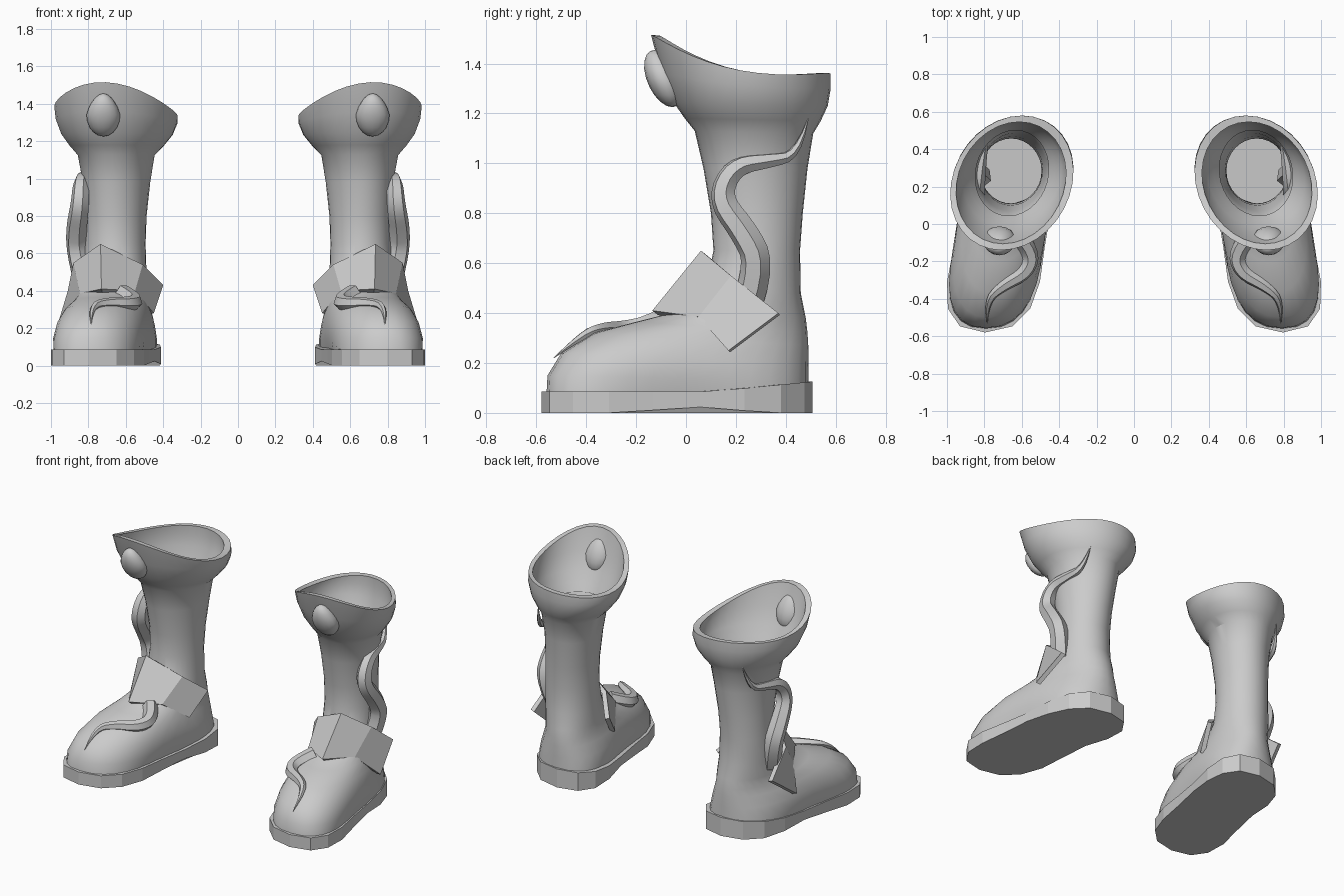
import bpy, bmesh, math
from mathutils import Vector

if "Cube" in bpy.data.objects:
    bpy.data.objects.remove(bpy.data.objects["Cube"])


def finish(ob, smooth_angle=None):
    """Shade the part and mirror it to make the other boot."""
    bpy.ops.object.select_all(action='DESELECT')
    ob.select_set(True)
    bpy.context.view_layer.objects.active = ob
    if smooth_angle:
        bpy.ops.object.shade_smooth_by_angle(angle=math.radians(smooth_angle))
    ob.modifiers.new("pair", 'MIRROR').use_mirror_merge = False


def mesh_object(name, bm):
    bmesh.ops.recalc_face_normals(bm, faces=bm.faces)
    me = bpy.data.meshes.new(name)
    bm.to_mesh(me)
    bm.free()
    ob = bpy.data.objects.new(name, me)
    bpy.context.collection.objects.link(ob)
    return ob


def loft(bm, rings):
    for a, b in zip(rings, rings[1:]):
        for i in range(len(a)):
            bm.faces.new((a[i - 1], a[i], b[i], b[i - 1]))


def ring(bm, yf, zf, yb, zb, w, n=32):
    """Tilted oval from front to back point; waisted low down, peaked at the rim."""
    xf = .68 - .2 * yf
    xb = .65 - (.8 if zf < 1 else .45) * (yb - .465)
    waist = .3 * max(0, 1 - zf / .42)
    rim = max(0, zf - 1.23) / .28
    out = []
    for i in range(n):
        t = 2 * math.pi * i / n
        s, u = math.sin(t), (1 - math.cos(t)) / 2
        side = math.copysign(abs(s) ** (1 - .85 * waist), s) * (1 - waist * s ** 4)
        out.append(bm.verts.new((xf + (xb - xf) * u + w * side,
                                 yf + (yb - yf) * u,
                                 zb + (zf - zb) * (1 - u) ** (1 + 1.6 * rim)
                                 - .025 * rim * (s * s - .5 * s))))
    return out


# Boot skin: foot, shaft and flared cuff as (front y, z, back y, z, half width)
foot_and_shaft = [
    (-.56, .06, .49, .06, .30), (-.555, .15, .49, .13, .30),
    (-.50, .24, .49, .20, .275), (-.37, .32, .49, .27, .235),
    (-.20, .365, .487, .32, .20), (-.04, .405, .48, .38, .182),
    (.08, .50, .46, .48, .17), (.11, .65, .457, .65, .163),
    (.10, .80, .468, .80, .165), (.07, .98, .487, .98, .18)]
cuff = [
    (.035, 1.13, .51, 1.12, .205), (-.005, 1.18, .54, 1.17, .25),
    (-.05, 1.245, .568, 1.23, .295), (-.10, 1.36, .58, 1.30, .322),
    (-.14, 1.515, .58, 1.36, .325)]
# The lining is the cuff again, inset and in reverse
lining = []
for a, b, c, d, w in reversed(cuff):
    t = min(.034, .3 * (b - 1.1))
    lining.append((a + t, b - .003, c - t, d, w - t))
bm = bmesh.new()
loft(bm, [ring(bm, *r) for r in foot_and_shaft + cuff + lining])
finish(mesh_object("boot_body", bm), 35)

# Faceted sole, arched underneath and raised at the heel
bm = bmesh.new()
low, top = [ring(bm, -.58, .06, .507, .06, .325, 18) for _ in range(2)]
for v in low:
    v.co.z = .025 * max(0, 1 - abs(v.co.y - .04) / .3)
for v in top:
    v.co.z = .085 + .1 * max(0, v.co.y - .1)
loft(bm, [low, top])
bm.faces.new(low)
bm.faces.new(top)
finish(mesh_object("sole", bm))

# Angular plate across the instep
upper = [(.40, .25, .43), (.51, .13, .54), (.735, .06, .65), (.88, .18, .55), (.91, .37, .40)]
lower = [(.45, .12, .28), (.55, -.03, .40), (.73, -.135, .41), (.845, .05, .385), (.955, .17, .25)]
bm = bmesh.new()
u, l = [[bm.verts.new(p) for p in row] for row in (upper, lower)]
for i in range(4):
    bm.faces.new((l[i], l[i + 1], u[i + 1], u[i]))
plate = mesh_object("instep_plate", bm)
plate.modifiers.new("thickness", 'SOLIDIFY').thickness = .03
finish(plate)

# Rounded stud on the cuff front, narrower at the top
bm = bmesh.new()
bmesh.ops.create_uvsphere(bm, u_segments=16, v_segments=10, radius=1)
for v in bm.verts:
    x, y, z = v.co
    v.co = Vector((.72 + .09 * x * (1 - .25 * max(0, z)),
                   -.09 + .07 * y - .035 * z, 1.34 + .115 * z))
finish(mesh_object("cuff_stud", bm), 40)


# Curling ornaments that taper to a point
def tendril(name, radius, pts):
    cu = bpy.data.curves.new(name, 'CURVE')
    cu.dimensions = '3D'
    cu.bevel_depth = radius
    cu.bevel_resolution = 1
    cu.use_fill_caps = True
    sp = cu.splines.new('NURBS')
    sp.points.add(len(pts) - 1)
    for i, p in enumerate(pts):
        sp.points[i].co = (*p, 1)
        sp.points[i].radius = 1.03 - (i / (len(pts) - 1)) ** 2
    sp.order_u = 3
    sp.use_endpoint_u = True
    sp.resolution_u = 4
    ob = bpy.data.objects.new(name, cu)
    bpy.context.collection.objects.link(ob)
    bpy.ops.object.select_all(action='DESELECT')
    ob.select_set(True)
    bpy.context.view_layer.objects.active = ob
    bpy.ops.object.convert(target='MESH')
    finish(bpy.context.view_layer.objects.active, 30)


tendril("shaft_tendril", .06, [
    (.82, .25, .45), (.86, .30, .60), (.865, .23, .73), (.845, .13, .86),
    (.84, .19, .99), (.82, .33, 1.01), (.795, .45, 1.03), (.77, .49, 1.18)])
tendril("toe_tendril", .045, [
    (.62, -.06, .39), (.54, -.15, .345), (.57, -.26, .33),
    (.70, -.33, .335), (.79, -.41, .32), (.785, -.53, .22)])
